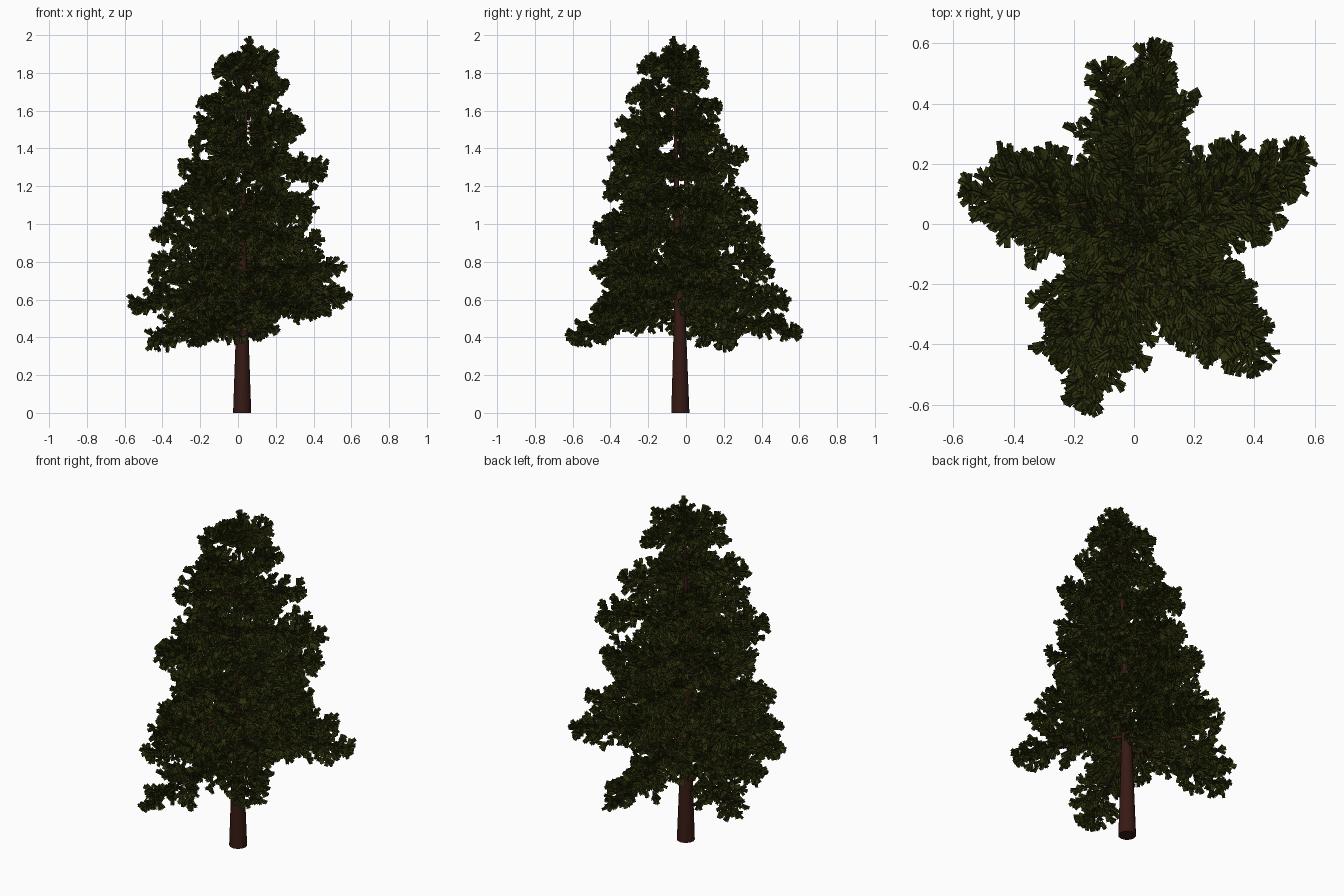
import bpy, math, random
from mathutils import Vector

if "Cube" in bpy.data.objects:
    bpy.data.objects.remove(bpy.data.objects["Cube"])

random.seed(5)

# Trunk path: x, y, z, radius
TRUNK = [(0.022, -0.03, 0, 0.048), (0.022, -0.033, 0.5, 0.031), (0.024, -0.045, 1.0, 0.016),
         (0.04, -0.055, 1.5, 0.009), (0.060, -0.064, 1.965, 0.003)]

# Five arms of branches: (azimuths of the two lowest, mean azimuth) -> (tip height, reach) pairs
ARMS = {
    (26, 19, 24): [(.61, .63), (.77, .56), (.91, .43), (1.07, .45), (1.28, .48), (1.52, .36), (1.73, .25), (1.89, .19)],
    (85, 102, 89): [(.41, .65), (.59, .59), (.76, .51), (.95, .44), (1.12, .41), (1.37, .36), (1.62, .24), (1.79, .17)],
    (154, 166, 164): [(.38, .56), (.59, .62), (.78, .53), (.96, .49), (1.12, .43), (1.30, .35), (1.45, .31), (1.65, .25), (1.82, .18)],
    (251, 232, 246): [(.39, .63), (.59, .52), (.75, .51), (.96, .48), (1.19, .47), (1.36, .39), (1.53, .36), (1.68, .28), (1.83, .23)],
    (312, 319, 313): [(.53, .62), (.72, .53), (.90, .47), (1.10, .43), (1.32, .39), (1.52, .36), (1.70, .27), (1.85, .18)],
}


def material(name, rgb):
    m = bpy.data.materials.new(name)
    m.diffuse_color = (*rgb, 1)
    m.use_nodes = True
    m.node_tree.nodes["Principled BSDF"].inputs["Base Color"].default_value = m.diffuse_color
    return m


bark = material("bark", (0.038, 0.010, 0.007))
green = material("needles", (0.026, 0.030, 0.004))


def tubes(name, paths, sides_res, smooth):
    """Tapered tubes along lists of (x, y, z, radius)."""
    cu = bpy.data.curves.new(name, 'CURVE')
    cu.dimensions = '3D'
    cu.bevel_depth = 1.0
    cu.bevel_resolution = sides_res
    cu.use_fill_caps = True
    for path in paths:
        sp = cu.splines.new('POLY')
        sp.points.add(len(path) - 1)
        for p, (x, y, z, r) in zip(sp.points, path):
            p.co = (x, y, z, 1)
            p.radius = r
        sp.use_smooth = smooth
    ob = bpy.data.objects.new(name, cu)
    bpy.context.collection.objects.link(ob)
    cu.materials.append(bark)
    bpy.ops.object.select_all(action='DESELECT')
    ob.select_set(True)
    bpy.context.view_layer.objects.active = ob
    bpy.ops.object.convert(target='MESH')
    return ob


def trunk_at(z):
    for a, b in zip(TRUNK, TRUNK[1:]):
        if z <= b[2]:
            t = (z - a[2]) / (b[2] - a[2])
            return Vector(a[:3]).lerp(Vector(b[:3]), t)
    return Vector(TRUNK[-1][:3])


def droop(z):
    """How far above its tip a branch leaves the trunk."""
    pts = [(.36, .17), (.6, .05), (1.0, 0), (1.9, -.07), (2.1, -.07)]
    for (a, u), (b, v) in zip(pts, pts[1:]):
        if z <= b:
            return u + (v - u) * (z - a) / (b - a)
    return -.07


verts, faces = [], []


def tuft(p, d, length=0.042, width=0.022):
    """Two crossed cards of needles."""
    d = d.normalized()
    u = d.orthogonal().normalized()
    v = d.cross(u)
    a = random.uniform(0, math.pi)
    s = u * math.cos(a) + v * math.sin(a)
    for side in (s, d.cross(s)):
        n = len(verts)
        h = side * width / 2
        e = p + d * length
        verts.extend((p - h, p + h, e + h, e - h))
        faces.append((n, n + 1, n + 2, n + 3))


def dress(a, b, step=0.024, per=2):
    """Cover a twig from a to b with splayed tufts and one at its end."""
    d = (b - a).normalized()
    u = d.orthogonal().normalized()
    v = d.cross(u)
    n = max(1, int((b - a).length / step))
    ang = random.uniform(0, 6.28)
    for i in range(n):
        p = a.lerp(b, (i + 0.6) / n)
        for _ in range(per):
            ang += 2.4
            tuft(p, d + (u * math.cos(ang) + v * math.sin(ang)) * random.uniform(.6, 1.2),
                 random.uniform(.032, .044))
    tuft(b - d * .01, d)


wood, twigs = [], []


def branch(az, tip_z, reach):
    az = math.radians(az)
    out = Vector((math.cos(az), math.sin(az), 0))
    start = trunk_at(tip_z + droop(tip_z))
    tip = Vector((0.02, -0.03, tip_z)) + out * (reach - 0.035)
    if tip_z > 1.5:
        tip += (start - Vector((.02, -.03, start.z))) * 0.5
    sag = random.uniform(-.01, .025)

    def at(t):
        return start.lerp(tip, t) + Vector((0, 0, sag * math.sin(math.pi * t)))
    wood.append([(*at(i / 5), 0.007 * (1 - i / 5) * (.5 + reach) + 0.002) for i in range(6)])
    fwd = (tip - start).normalized()
    side = fwd.cross(Vector((0, 0, 1))).normalized()
    up = side.cross(fwd)
    size = 0.175 * min(1, max(.5, reach / .42))
    low, high = (-45, 70) if tip_z < .58 else (-78, 75)
    n = int(reach / 0.025)
    # side twigs, alternating left and right and spread up and down
    for i in range(n):
        for sgn in (-1, 1):
            t = 0.06 + 0.94 * (i + random.uniform(.1, .9)) / n
            el = math.radians(random.uniform(low, high))
            length = size * min(1, (1 - t) * 1.6 + .25) * random.uniform(.55, 1.15)
            length *= 1 - .15 * abs(math.sin(el))
            lat = side * sgn * math.cos(el) + up * math.sin(el)
            a = at(t)
            b = a + (fwd * .6 + lat * .8) * length
            if b.z > 1.94:
                b.z = 1.94 - random.uniform(0, .05)
            twigs.append([(*a, .003), (*b, .0015)])
            dress(a, b)
    dress(at(.8), at(1.0))


for (az0, az1, mean), tips in ARMS.items():
    for i, (z, r) in enumerate(tips):
        az = (az0, az1)[i] if i < 2 else mean + (-7, 7)[i % 2] + random.uniform(-3, 3)
        branch(az, z, r)

# Short top shoots and leader
for k in range(3):
    branch(60 + 130 * k, 1.86 + .02 * k, 0.10 - .01 * k)
dress(trunk_at(1.72), trunk_at(1.964), .018, 2)

tubes("trunk", [TRUNK], 4, True)
tubes("branches", wood, 1, True)
tubes("twigs", twigs, 0, False)

me = bpy.data.meshes.new("needles")
me.from_pydata([tuple(v) for v in verts], [], faces)
me.materials.append(green)
bpy.context.collection.objects.link(bpy.data.objects.new("needles", me))
